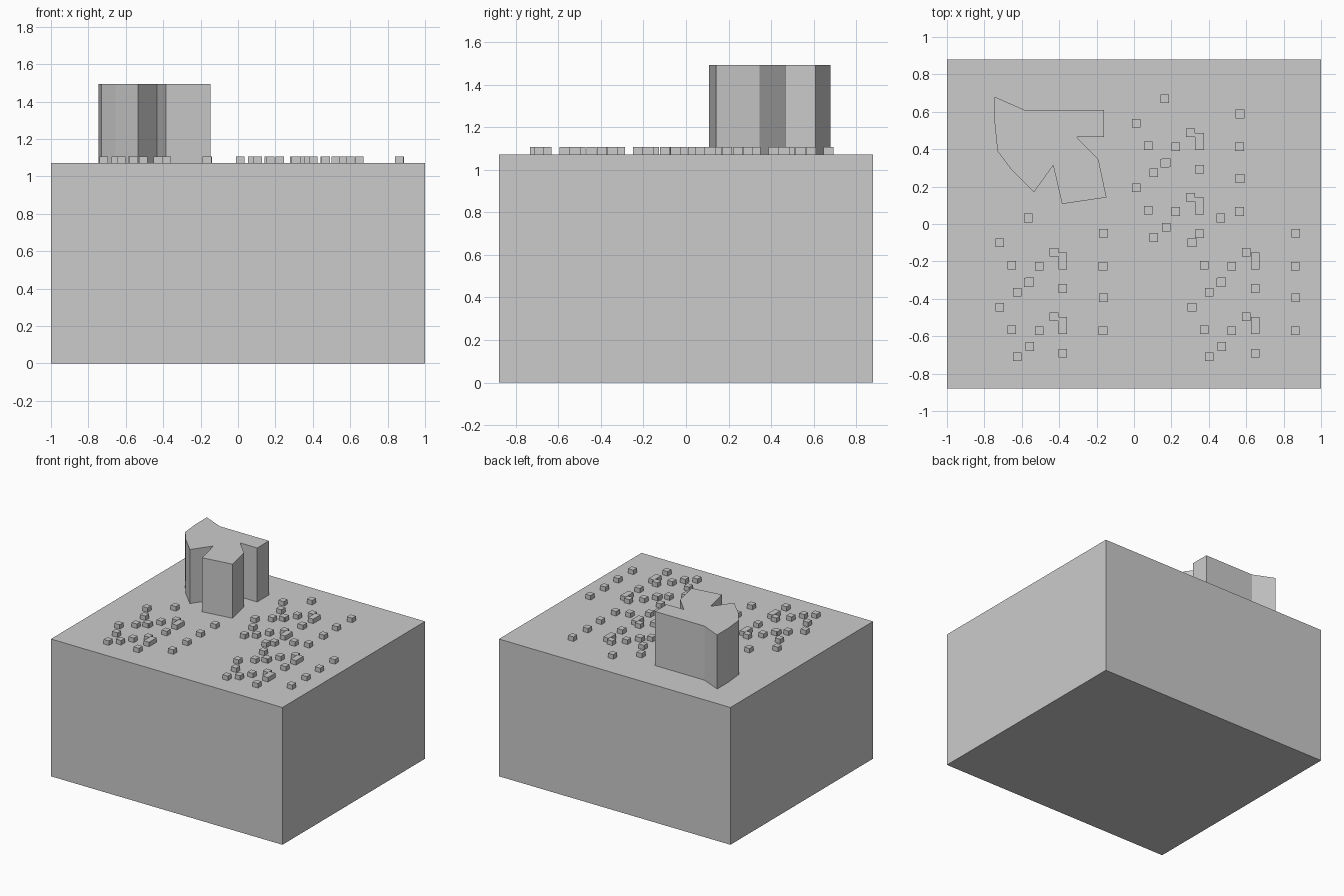
import bpy
import bmesh

if "Cube" in bpy.data.objects:
    bpy.data.objects.remove(bpy.data.objects["Cube"])

BASE_TOP = 1.072


def prism(bm, outline, z0, z1):
    """Add a closed vertical prism (outline counter-clockwise)."""
    low = [bm.verts.new((x, y, z0)) for x, y in outline]
    high = [bm.verts.new((x, y, z1)) for x, y in outline]
    bm.faces.new(low[::-1])
    bm.faces.new(high)
    n = len(outline)
    for i in range(n):
        j = (i + 1) % n
        bm.faces.new((low[i], low[j], high[j], high[i]))


def rect(cx, cy, hx, hy):
    return [(cx - hx, cy - hy), (cx + hx, cy - hy),
            (cx + hx, cy + hy), (cx - hx, cy + hy)]


def make_object(name, prisms):
    bm = bmesh.new()
    for outline, z0, z1 in prisms:
        prism(bm, outline, z0, z1)
    mesh = bpy.data.meshes.new(name)
    bm.to_mesh(mesh)
    bm.free()
    obj = bpy.data.objects.new(name, mesh)
    bpy.context.collection.objects.link(obj)
    return obj


# Base block
make_object("base_block", [(rect(0, 0, 1.0, 0.88), 0, BASE_TOP)])

# Irregular tower
tower = [(-0.745, 0.68), (-0.745, 0.54), (-0.73, 0.39), (-0.655, 0.29),
         (-0.535, 0.17), (-0.432, 0.313), (-0.385, 0.107), (-0.147, 0.142),
         (-0.19, 0.345), (-0.307, 0.465), (-0.16, 0.465), (-0.16, 0.61),
         (-0.585, 0.61)]
make_object("tower", [(tower, BASE_TOP, 1.494)])

# Scattered studs: one group of twelve repeated six times
group = [(0.31, -0.10), (0.375, -0.22), (0.403, -0.365), (0.47, -0.31),
         (0.522, -0.226), (0.60, -0.15), (0.648, -0.175), (0.648, -0.22),
         (0.648, -0.345), (0.865, -0.05), (0.862, -0.226), (0.463, 0.032)]
offsets = [(dx, dy - drop)
           for dx, dy in ((0, 0), (-1.028, 0), (-0.298, 0.638))
           for drop in (0, 0.345)]
for g, (dx, dy) in enumerate(offsets):
    make_object(f"stud_group_{g + 1}",
                [(rect(x + dx, y + dy, 0.023, 0.023), BASE_TOP, 1.107)
                 for x, y in group])
